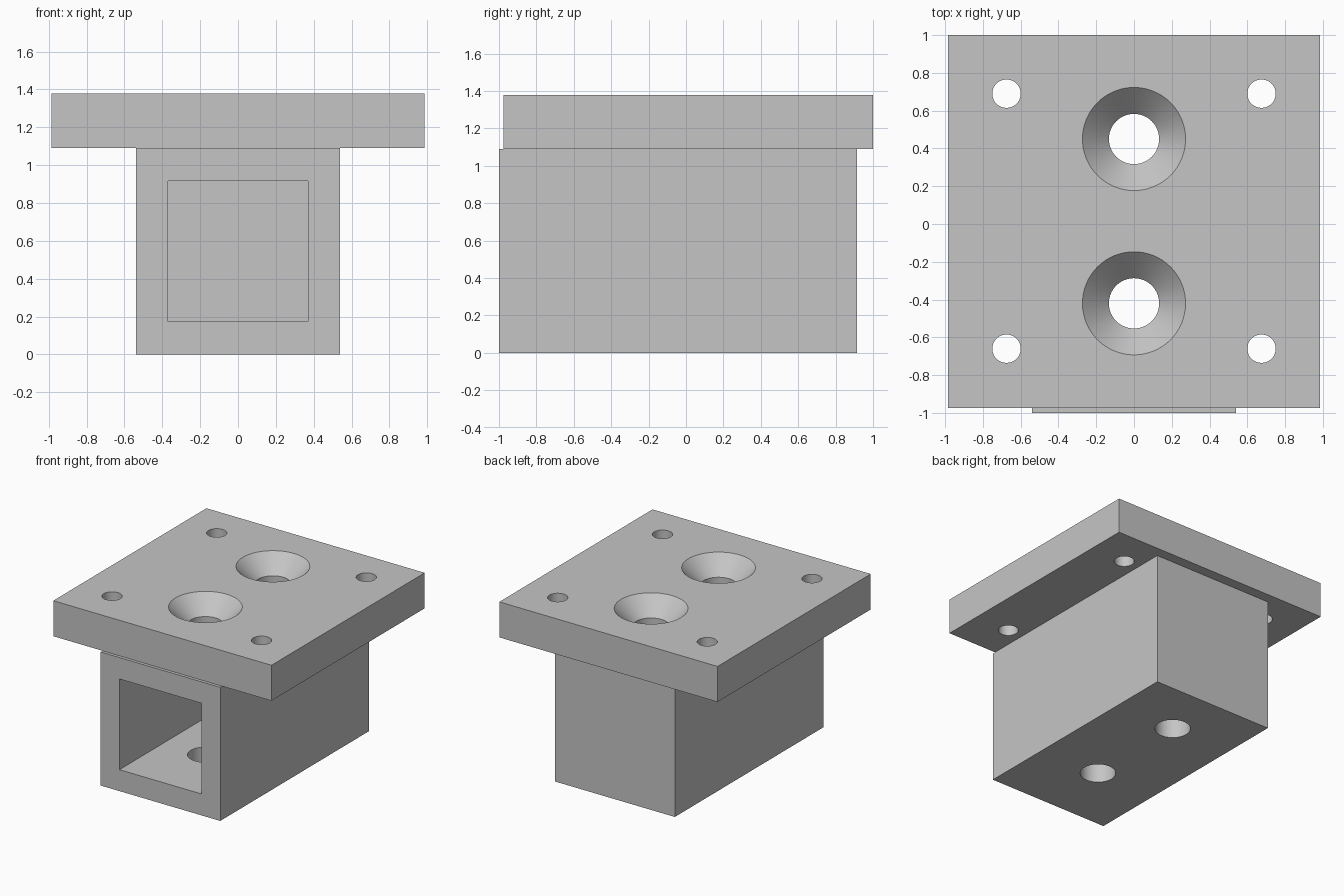
import bpy, math

cube = bpy.data.objects.get("Cube")
if cube:
    bpy.data.objects.remove(cube, do_unlink=True)

grey = bpy.data.materials.new("plain grey")
grey.use_nodes = True
colour = (0.56, 0.56, 0.56, 1)
grey.diffuse_color = colour
grey.node_tree.nodes["Principled BSDF"].inputs["Base Color"].default_value = colour


def box(name, x, y, z):
    """Box from (min, max) ranges."""
    ranges = (x, y, z)
    bpy.ops.mesh.primitive_cube_add(size=1, location=[(a + b) / 2 for a, b in ranges])
    ob = bpy.context.object
    ob.name = name
    ob.scale = [b - a for a, b in ranges]
    bpy.ops.object.transform_apply(location=True, rotation=False, scale=True)
    ob.data.materials.append(grey)
    return ob


def drill(name, x, y, z, r_low, r_high):
    """Round cutter, tapered when the two radii differ."""
    bpy.ops.mesh.primitive_cone_add(vertices=64, radius1=r_low, radius2=r_high,
                                    depth=z[1] - z[0], location=(x, y, sum(z) / 2))
    ob = bpy.context.object
    ob.name = name
    ob.data.materials.append(grey)
    return ob


def cut(target, cutters):
    """Subtract each cutter, apply it, then remove the cutter."""
    for c in cutters:
        c.hide_render = True
        bpy.ops.object.select_all(action='DESELECT')
        target.select_set(True)
        bpy.context.view_layer.objects.active = target
        mod = target.modifiers.new("cut", 'BOOLEAN')
        mod.operation = 'DIFFERENCE'
        mod.solver = 'EXACT'
        mod.object = c
        bpy.ops.object.modifier_apply(modifier=mod.name)
        bpy.data.objects.remove(c, do_unlink=True)
    bpy.ops.object.shade_smooth_by_angle(angle=math.radians(30))


TOP, JOIN = 1.38, 1.09
BOLT_Y = (-0.42, 0.45)
BOLT_R, SINK_R = 0.133, 0.273
SINK = SINK_R - BOLT_R   # 45 degree countersink depth

# Square socket, open at the front and closed at the back
socket = box("square_socket", (-0.54, 0.54), (-1, 0.915), (0, JOIN))
cutters = [box("cavity", (-0.37, 0.37), (-1.2, 0.74), (0.175, 0.915))]
cutters += [drill("bolt_hole", 0, y, (-0.2, 1.3), BOLT_R, BOLT_R) for y in BOLT_Y]
cut(socket, cutters)

# Mounting plate with countersunk bolt holes and four corner holes
plate = box("mounting_plate", (-0.985, 0.985), (-0.975, 1), (JOIN, TOP))
cutters = []
for y in BOLT_Y:
    cutters.append(drill("bolt_hole", 0, y, (0.9, 1.6), BOLT_R, BOLT_R))
    cutters.append(drill("countersink", 0, y, (TOP - SINK, TOP + 0.1),
                         BOLT_R, SINK_R + 0.1))
for x in (-0.675, 0.675):
    for y in (-0.66, 0.69):
        cutters.append(drill("corner_hole", x, y, (0.9, 1.6), 0.075, 0.075))
cut(plate, cutters)
